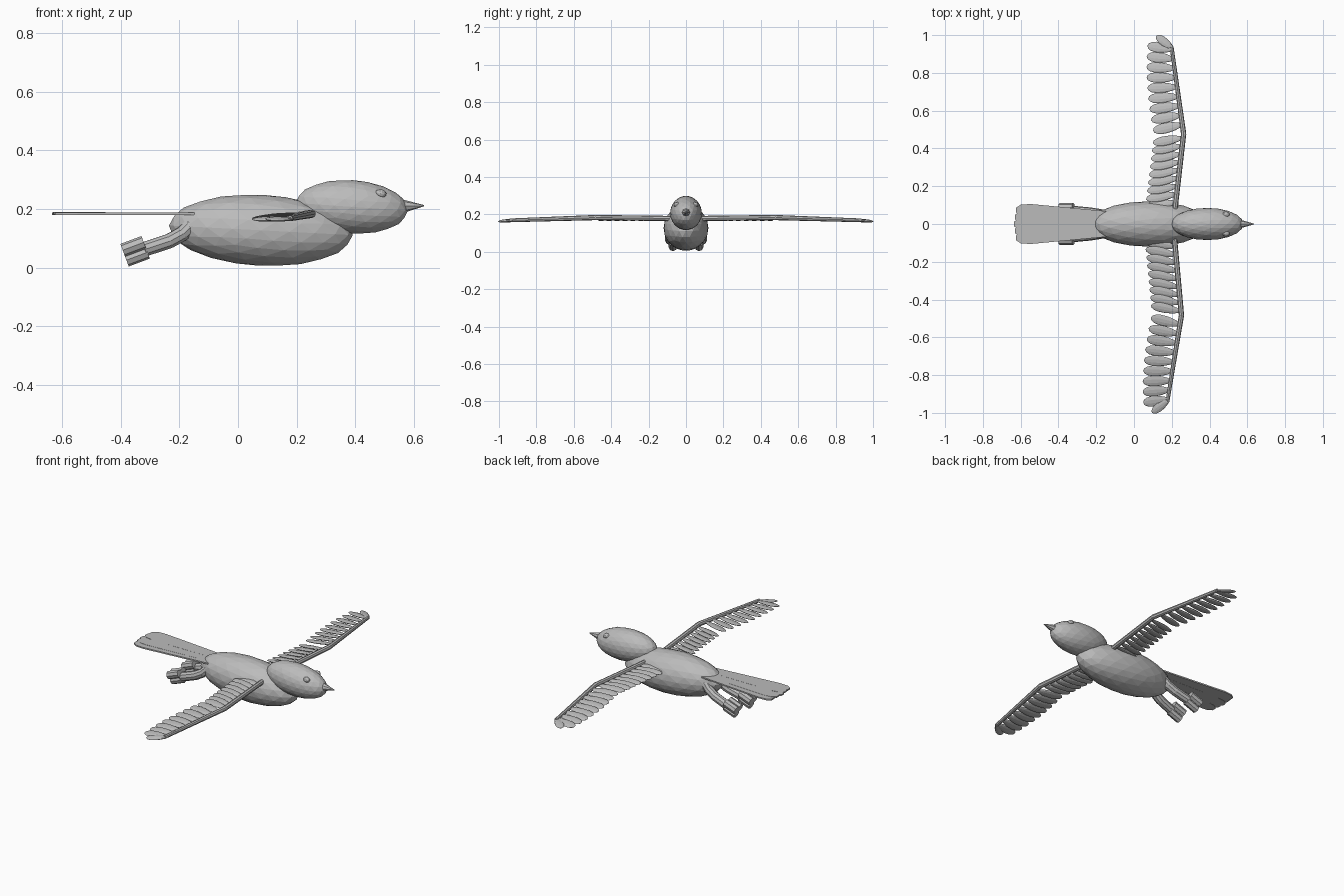
import bpy, bmesh, math
from mathutils import Vector, Matrix

if "Cube" in bpy.data.objects:
    bpy.data.objects.remove(bpy.data.objects["Cube"])

grey = bpy.data.materials.new("plain grey")
grey.diffuse_color = (0.5, 0.5, 0.5, 1)
grey.use_nodes = True
grey.node_tree.nodes["Principled BSDF"].inputs["Base Color"].default_value = grey.diffuse_color


def finish(name, bm):
    bmesh.ops.recalc_face_normals(bm, faces=bm.faces)
    me = bpy.data.meshes.new(name)
    bm.to_mesh(me)
    bm.free()
    me.materials.append(grey)
    ob = bpy.data.objects.new(name, me)
    bpy.context.collection.objects.link(ob)
    return ob


def frame(a, b, roll=0.0):
    """Matrix at the middle of a-b whose x axis runs from a to b."""
    a, b = Vector(a), Vector(b)
    x = (b - a).normalized()
    y = Vector((0, 0, 1)).cross(x).normalized()
    z = x.cross(y)
    m = Matrix((x, y, z)).transposed().to_4x4()
    return Matrix.Translation((a + b) / 2) @ m @ Matrix.Rotation(roll, 4, 'X')


def ellipsoid(name, centre, radii, pitch=0, subdiv=3):
    bm = bmesh.new()
    m = (Matrix.Translation(centre) @ Matrix.Rotation(math.radians(pitch), 4, 'Y')
         @ Matrix.Diagonal((*radii, 1)))
    bmesh.ops.create_icosphere(bm, subdivisions=subdiv, radius=1, matrix=m)
    return finish(name, bm)


def rod(bm, a, b, r1, r2, sides=8):
    length = (Vector(b) - Vector(a)).length
    bmesh.ops.create_cone(bm, cap_ends=True, segments=sides, radius1=r1, radius2=r2,
                          depth=length,
                          matrix=frame(a, b) @ Matrix.Rotation(math.pi / 2, 4, 'Y'))


def feather(bm, base, tip, width, roll):
    """Flattened ellipsoid, a little broader towards its tip."""
    length = (Vector(tip) - Vector(base)).length
    new = bmesh.ops.create_uvsphere(
        bm, u_segments=10, v_segments=8, radius=1,
        matrix=Matrix.Rotation(math.pi / 2, 4, 'Y'))["verts"]
    m = frame(base, tip, roll)
    for v in new:
        x, y, z = v.co
        v.co = m @ Vector((x * length / 2, y * width / 2 * (1 + 0.25 * x), z * 0.008))


def lerp(a, b, t):
    return a + (b - a) * t


# body, head and beak
ellipsoid("body", (0.078, 0, 0.127), (0.314, 0.12, 0.121), 3)
ellipsoid("head", (0.388, 0, 0.207), (0.192, 0.085, 0.091), 4)
bm = bmesh.new()
rod(bm, (0.555, 0, 0.209), (0.635, 0, 0.211), 0.025, 0.002, 8)
finish("beak", bm)

# wings: two arm bones, an inner and an outer row of feathers
ROOT, ELBOW, TIP = (0.215, 0.07, 0.178), (0.257, 0.48, 0.183), (0.188, 0.94, 0.168)
for side, label in ((1, "left"), (-1, "right")):
    def p(x, y, z):
        return (x, side * y, z)

    bm = bmesh.new()
    rod(bm, p(*ROOT), p(*ELBOW), 0.014, 0.014)
    rod(bm, p(*ELBOW), p(*TIP), 0.014, 0.010)
    bmesh.ops.create_icosphere(bm, subdivisions=2, radius=0.014,
                               matrix=Matrix.Translation(p(*ELBOW)))
    for i in range(9):
        t = i / 8
        feather(bm, p(lerp(0.225, 0.255, t), lerp(0.12, 0.46, t), 0.176),
                p(lerp(0.058, 0.095, t), lerp(0.09, 0.43, t), 0.172),
                0.05, side * 0.2)
    for i in range(9):
        t = i / 8
        z = lerp(0.18, 0.168, t)
        tip_x = 0.048 + 0.047 * (1 - t) ** 2 + 0.012 * t ** 3
        feather(bm, p(lerp(0.252, 0.195, t), lerp(0.53, 0.925, t), z),
                p(tip_x, lerp(0.495, 0.945, t), z - 0.004), 0.056, side * 0.2)
    feather(bm, p(0.2, 0.925, 0.167), p(0.107, 0.998, 0.164), 0.045, side * 0.2)
    bm.transform(Matrix.Rotation(-0.012, 4, 'Z'))
    finish(label + "_wing", bm)

    # eye
    ellipsoid(label + "_eye", p(0.487, 0.05, 0.252), (0.02, 0.016, 0.015), 12, 2)

    # leg: bent tube with a bundle of stubby toes
    path = [p(-0.165, 0.05, 0.14), p(-0.19, 0.055, 0.115),
            p(-0.235, 0.062, 0.09), p(-0.32, 0.07, 0.062)]
    bm = bmesh.new()
    for a, b in zip(path, path[1:]):
        rod(bm, a, b, 0.026, 0.026, 10)
    for q in path[:-1]:
        bmesh.ops.create_icosphere(bm, subdivisions=2, radius=0.026,
                                   matrix=Matrix.Translation(q))
    finish(label + "_leg", bm)
    bm = bmesh.new()
    for dy, up in ((-0.018, 0.018), (0.018, 0.018), (0, -0.018)):
        off = Vector((-0.35 * up, dy, 0.94 * up))
        rod(bm, Vector(p(-0.315, 0.07, 0.069)) + off,
            Vector(p(-0.387, 0.07, 0.042)) + off, 0.023, 0.023, 8)
    finish(label + "_foot", bm)

# tail: fan of thin flat feathers with blunt tips
PROFILE = [(0.0, 0.02), (0.84, 0.036), (0.95, 0.03), (1.0, 0.012)]
for k, name in ((-2, "tail_outer_right"), (-1, "tail_inner_right"), (0, "tail_middle"),
                (1, "tail_inner_left"), (2, "tail_outer_left")):
    start = Vector((-0.15, 0.024 * k, 0.183))
    end = Vector((-0.635 + 0.005 * abs(k), 0.037 * k, 0.184 + 0.0015 * (k % 2)))
    m = frame(start, end)
    length = (end - start).length
    outline = PROFILE + [(u, -w) for u, w in reversed(PROFILE)]
    bm = bmesh.new()
    face = bm.faces.new([bm.verts.new(m @ Vector(((u - 0.5) * length, w, -0.004)))
                         for u, w in outline])
    out = bmesh.ops.extrude_face_region(bm, geom=[face])
    bmesh.ops.translate(bm, vec=(0, 0, 0.008),
                        verts=[g for g in out["geom"] if isinstance(g, bmesh.types.BMVert)])
    finish(name, bm)
